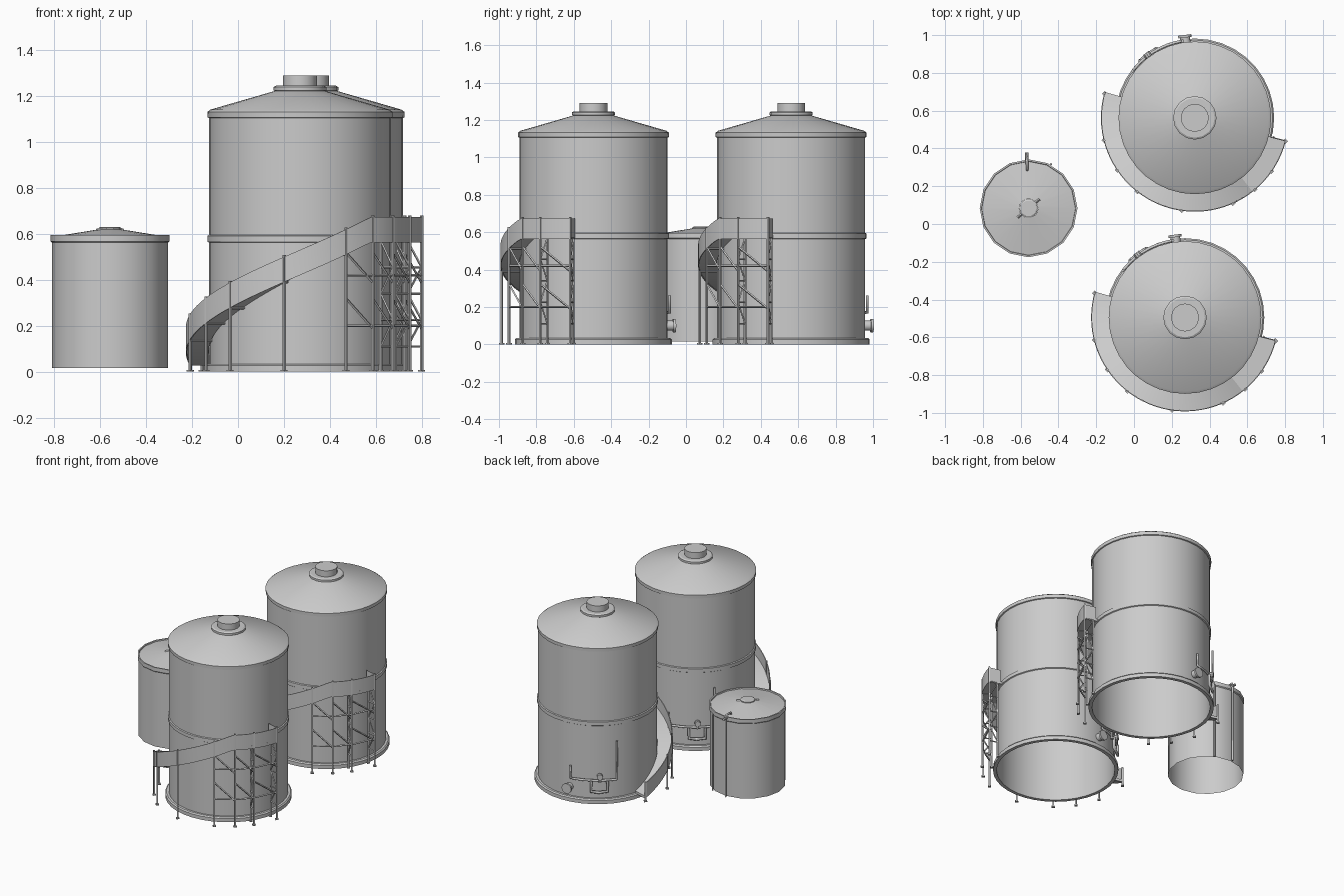
import bpy, bmesh
from math import sin, cos, radians, pi
from mathutils import Vector

if "Cube" in bpy.data.objects:
    bpy.data.objects.remove(bpy.data.objects["Cube"])


def polar(c, r, deg, z):
    a = radians(deg)
    return Vector((c[0] + r * cos(a), c[1] + r * sin(a), z))


def finish(bm, name, fix=True):
    if fix:
        bmesh.ops.recalc_face_normals(bm, faces=bm.faces)
    me = bpy.data.meshes.new(name)
    bm.to_mesh(me)
    bm.free()
    ob = bpy.data.objects.new(name, me)
    bpy.context.collection.objects.link(ob)
    for p in me.polygons:
        p.use_smooth = True
    me.set_sharp_from_angle(angle=radians(30))
    return ob


def lathe(name, c, profile, n, cap=False):
    """Revolve an (r, z) profile, listed from bottom to top, around the tank axis."""
    bm = bmesh.new()
    rings = [[bm.verts.new(polar(c, r, 360 * i / n, z)) for i in range(n)] for r, z in profile]
    for a, b in zip(rings, rings[1:]):
        for i in range(n):
            j = (i + 1) % n
            bm.faces.new((a[i], a[j], b[j], b[i]))
    if cap:
        bm.faces.new(rings[-1])
    return finish(bm, name, False)


def arc_sweep(name, c, section, a0, a1, steps, zfun):
    """Sweep an (r, dz) section around an arc that may climb."""
    bm = bmesh.new()
    rings = []
    for i in range(steps + 1):
        a = a0 + (a1 - a0) * i / steps
        rings.append([bm.verts.new(polar(c, r, a, zfun(a) + dz)) for r, dz in section])
    n = len(section)
    for a, b in zip(rings, rings[1:]):
        for i in range(n):
            j = (i + 1) % n
            bm.faces.new((a[i], a[j], b[j], b[i]))
    bm.faces.new(rings[0])
    bm.faces.new(rings[-1])
    return finish(bm, name)


def bar(bm, p, q, w, sides=4):
    """Straight bar or rod between two points."""
    d = q - p
    m = d.to_track_quat('Z', 'Y').to_matrix().to_4x4()
    m.translation = (p + q) / 2
    bmesh.ops.create_cone(bm, cap_ends=True, segments=sides, radius1=w, radius2=w,
                          depth=d.length, matrix=m)


def pipe(name, pts, r):
    cu = bpy.data.curves.new(name, 'CURVE')
    cu.dimensions = '3D'
    cu.bevel_depth = r
    cu.bevel_resolution = 1
    cu.use_fill_caps = True
    s = cu.splines.new('POLY')
    s.points.add(len(pts) - 1)
    for sp, p in zip(s.points, pts):
        sp.co = (*p, 1)
    ob = bpy.data.objects.new(name, cu)
    bpy.context.collection.objects.link(ob)


def rect(r0, r1, z0, z1):
    return [(r0, z0), (r1, z0), (r1, z1), (r0, z1)]


START, LAND, END = 164, 308, 346


def floor_z(a):
    return 0.045 + 0.54 * min(1, (a - START) / (LAND - START))


def big_tank(tag, c):
    # shell, base flange, seam ring and roof
    lathe(tag + "_shell", c, [(0.396, 0.0), (0.396, 1.12)], 36)
    lathe(tag + "_base_flange", c, [(0.396, 0), (0.42, 0), (0.42, 0.026), (0.412, 0.034), (0.396, 0.034)], 36)
    lathe(tag + "_seam_ring", c, [(0.396, 0.562), (0.403, 0.566), (0.403, 0.592), (0.396, 0.596)], 36)
    lathe(tag + "_roof", c, [(0.396, 1.105), (0.403, 1.108), (0.404, 1.132), (0.39, 1.142),
                             (0.1, 1.226)], 36)
    lathe(tag + "_roof_vent", c, [(0.1, 1.218), (0.115, 1.226), (0.115, 1.24), (0.105, 1.246),
                                  (0.074, 1.246), (0.074, 1.29)], 16, True)
    # stair deck, landing and outer guard panels
    arc_sweep(tag + "_stair_deck", c, rect(0.398, 0.492, -0.018, 0), START, LAND, 36, floor_z)
    arc_sweep(tag + "_landing", c, rect(0.398, 0.497, -0.018, 0), LAND, END, 8, floor_z)
    arc_sweep(tag + "_guard_panel", c, rect(0.492, 0.497, -0.022, 0.088), START, END, 44, floor_z)
    arc_sweep(tag + "_end_panel", c, rect(0.41, 0.497, 0, 0.088), END - 0.6, END, 1, floor_z)
    # support posts with feet
    bm = bmesh.new()
    posts = [165, 194, 214, 232, 262, 294, 310, 325, 345.5]
    for a in posts:
        bar(bm, polar(c, 0.494, a, 0), polar(c, 0.494, a, floor_z(a) + 0.096), 0.007)
        bar(bm, polar(c, 0.494, a, 0), polar(c, 0.494, a, 0.007), 0.015)
    for a in (325, 345.5):
        bar(bm, polar(c, 0.43, a, 0), polar(c, 0.43, a, 0.57), 0.007)
        bar(bm, polar(c, 0.43, a, 0), polar(c, 0.43, a, 0.007), 0.013)
    # lattice bracing under the landing
    tiers = [0.11, 0.225, 0.34, 0.455, 0.57]
    for k, (a, b) in enumerate(zip(posts[5:], posts[6:])):
        for z in (0.2, 0.42):
            bar(bm, polar(c, 0.492, a, z), polar(c, 0.492, b, z), 0.006)
        for z in (0.22, 0.42):
            bar(bm, polar(c, 0.492, a, z + 0.1), polar(c, 0.492, b, z - 0.03), 0.006)
    for a in (325, 345.5):
        for i, z in enumerate(tiers):
            bar(bm, polar(c, 0.43, a, z), polar(c, 0.494, a, z), 0.005)
            if i:
                r0, r1 = (0.43, 0.494) if i % 2 else (0.494, 0.43)
                bar(bm, polar(c, r0, a, tiers[i - 1]), polar(c, r1, a, z), 0.005)
    # brackets from deck to shell
    for a in posts[1:6]:
        z = floor_z(a) - 0.022
        bar(bm, polar(c, 0.396, a, z), polar(c, 0.494, a, z), 0.006)
    finish(bm, tag + "_stair_frame")
    # flanged outlet
    bm = bmesh.new()
    bar(bm, polar(c, 0.38, 97, 0.1), polar(c, 0.43, 97, 0.1), 0.027, 14)
    bar(bm, polar(c, 0.428, 97, 0.1), polar(c, 0.442, 97, 0.1), 0.036, 14)
    finish(bm, tag + "_outlet")
    # level pipework with U bend and valve
    path = [(99, 0.26), (99, 0.17)] + [(a, 0.17) for a in range(105, 143, 6)] + [(143, 0.17), (143, 0.45)]
    pipe(tag + "_level_pipe", [polar(c, 0.412, a, z) for a, z in path], 0.008)
    path = [(119, 0.17), (119, 0.09), (126, 0.085), (134, 0.09), (134, 0.17)]
    pipe(tag + "_u_bend", [polar(c, 0.418, a, z) for a, z in path], 0.01)
    bm = bmesh.new()
    bar(bm, polar(c, 0.412, 127, 0.16), polar(c, 0.412, 127, 0.2), 0.012, 8)
    bar(bm, polar(c, 0.405, 127, 0.2), polar(c, 0.43, 127, 0.2), 0.02, 10)
    finish(bm, tag + "_valve")


def small_tank(c):
    lathe("small_tank_shell", c, [(0.253, 0.015), (0.253, 0.575)], 16)
    lathe("small_tank_rim", c, [(0.253, 0.562), (0.259, 0.568), (0.259, 0.596), (0.25, 0.596),
                                (0.248, 0.588), (0.05, 0.62)], 16)
    lathe("small_tank_hatch", c, [(0.05, 0.612), (0.05, 0.626), (0.042, 0.631)], 10, True)
    bm = bmesh.new()
    for a in (40, 220):
        bar(bm, polar(c, 0.045, a, 0.62), polar(c, 0.075, a, 0.617), 0.007)
    finish(bm, "small_tank_hatch_lugs")
    # drop pipes on the rear of the shell
    path = [(0.2, 0.585), (0.21, 0.61), (0.262, 0.612), (0.268, 0.595), (0.268, 0.015)]
    pipe("small_tank_fill_pipe", [polar(c, r, 92, z) for r, z in path], 0.007)
    pipe("small_tank_drain_pipe", [polar(c, 0.262, 63, z) for z in (0.015, 0.57)], 0.006)
    bm = bmesh.new()
    bar(bm, polar(c, 0.25, 92, 0.59), polar(c, 0.295, 92, 0.59), 0.009, 8)
    finish(bm, "small_tank_pipe_stub")


big_tank("front_tank", (0.27, -0.495))
big_tank("rear_tank", (0.322, 0.562))
small_tank((-0.558, 0.083))
